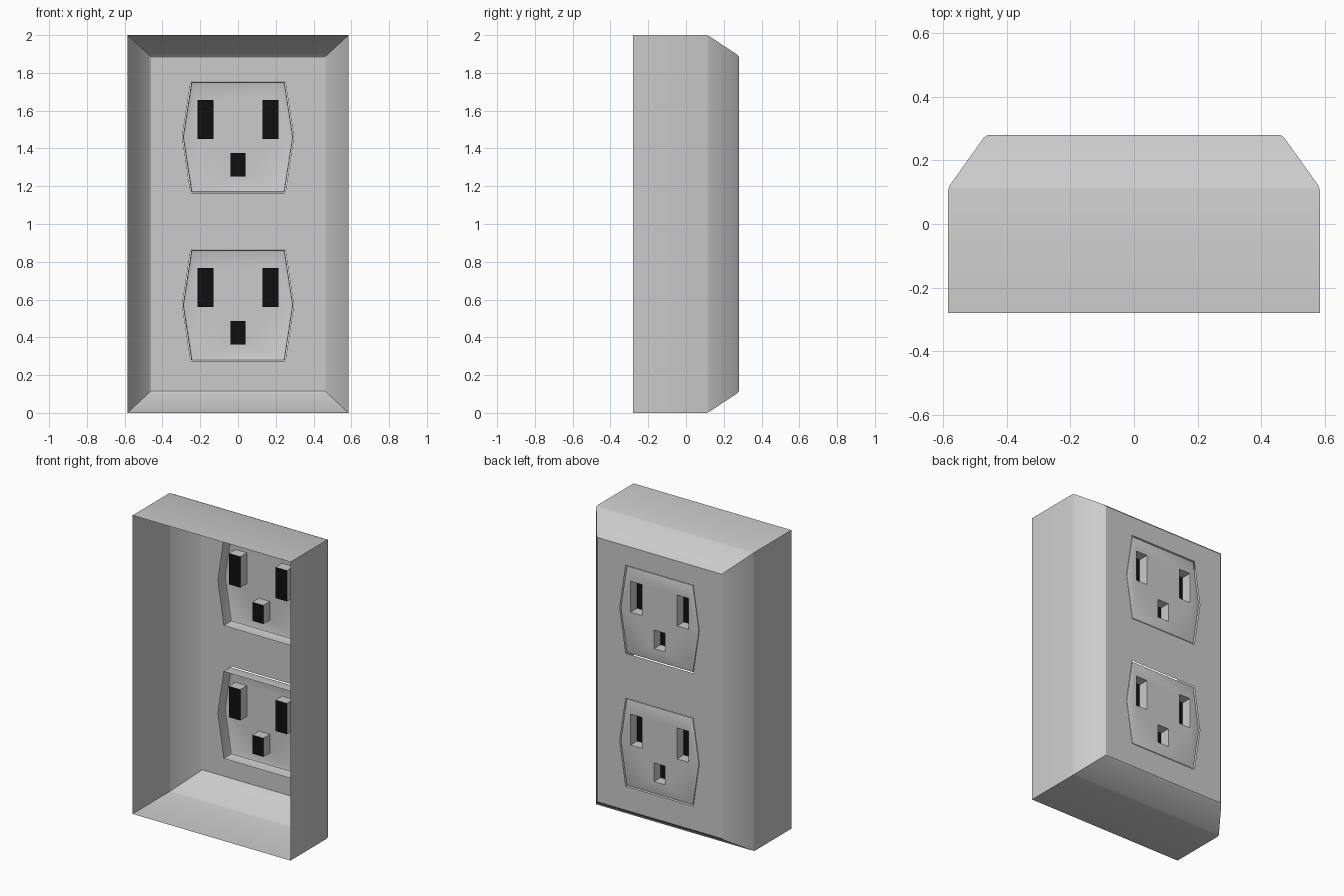
import bpy, bmesh, math

if "Cube" in bpy.data.objects:
    bpy.data.objects.remove(bpy.data.objects["Cube"])

FRONT = 0.28          # y of the visible plate face
SLOT_DEPTH = 0.07


def hexagon(cz, grow, y):
    """Six-sided receptacle outline around height cz."""
    a, b, h = 0.25 + grow, 0.295 + grow, 0.295 + grow
    return [(x, y, cz + z) for x, z in
            ((-a, h), (a, h), (b, 0), (a, -h), (-a, -h), (-b, 0))]


def rect(x0, x1, z0, z1, y):
    return [(x0, y, z0), (x1, y, z0), (x1, y, z1), (x0, y, z1)]


def add_loop(bm, pts):
    vs = [bm.verts.new(p) for p in pts]
    n = len(vs)
    return vs, [bm.edges.new((vs[i], vs[(i + 1) % n])) for i in range(n)]


def loft(bm, rings):
    """Skin a list of rings; returns the edges of the last one."""
    loops = [add_loop(bm, r) for r in rings]
    for (a, _), (b, _) in zip(loops, loops[1:]):
        n = len(a)
        for i in range(n):
            j = (i + 1) % n
            bm.faces.new((a[i], a[j], b[j], b[i]))
    return loops[-1][1]


def finish(bm, name):
    bmesh.ops.recalc_face_normals(bm, faces=bm.faces[:])
    # the flat face must look towards +y
    flat = max(bm.faces, key=lambda f: f.calc_center_median().y)
    flat.normal_update()
    if flat.normal.y < 0:
        bmesh.ops.reverse_faces(bm, faces=bm.faces[:])
    me = bpy.data.meshes.new(name)
    bm.to_mesh(me)
    bm.free()
    ob = bpy.data.objects.new(name, me)
    bpy.context.collection.objects.link(ob)
    bpy.context.view_layer.objects.active = ob
    ob.select_set(True)
    bpy.ops.object.shade_smooth_by_angle(angle=math.radians(25))
    ob.select_set(False)
    return ob


centres = {"lower": 0.57, "upper": 1.46}

# Cover plate: open-backed shell with chamfered front and two holes
bm = bmesh.new()
profile = [(0.585, 0.0, -0.28), (0.585, 0.0, 0.108), (0.58, 0.005, 0.122),
           (0.473, 0.104, 0.272), (0.461, 0.115, FRONT)]
edges = loft(bm, [rect(-hx, hx, m, 2 - m, y) for hx, m, y in profile])
for cz in centres.values():
    edges += add_loop(bm, hexagon(cz, 0.0, FRONT))[1]
bmesh.ops.triangle_fill(bm, edges=edges, use_beauty=True, normal=(0, 1, 0))
finish(bm, "cover_plate")

black = bpy.data.materials.new("slot_black")
black.diffuse_color = (0.005, 0.005, 0.005, 1)
black.use_nodes = True
black.node_tree.nodes["Principled BSDF"].inputs["Base Color"].default_value = black.diffuse_color

# Slots relative to the receptacle centre: x0, x1, z0, z1
slots = {"left_slot": (-0.215, -0.13, -0.01, 0.197),
         "right_slot": (0.13, 0.215, -0.01, 0.197),
         "ground_slot": (-0.041, 0.041, -0.208, -0.083)}

for where, cz in centres.items():
    # Receptacle: hexagonal cap with soft rim, side walls and slot walls
    bm = bmesh.new()
    edges = loft(bm, [hexagon(cz, g, y) for g, y in
                      ((-0.003, 0.20), (-0.003, 0.270),
                       (-0.006, 0.277), (-0.013, FRONT))])
    for x0, x1, z0, z1 in slots.values():
        edges += loft(bm, [rect(x0, x1, cz + z0, cz + z1, y)
                           for y in (FRONT - SLOT_DEPTH, FRONT)])
    bmesh.ops.triangle_fill(bm, edges=edges, use_beauty=True, normal=(0, 1, 0))
    finish(bm, where + "_receptacle")

    # Black slot bottoms
    for name, (x0, x1, z0, z1) in slots.items():
        bm = bmesh.new()
        vs, _ = add_loop(bm, rect(x0, x1, cz + z0, cz + z1, FRONT - SLOT_DEPTH))
        bm.faces.new(vs)
        ob = finish(bm, where + "_" + name + "_bottom")
        ob.data.materials.append(black)
